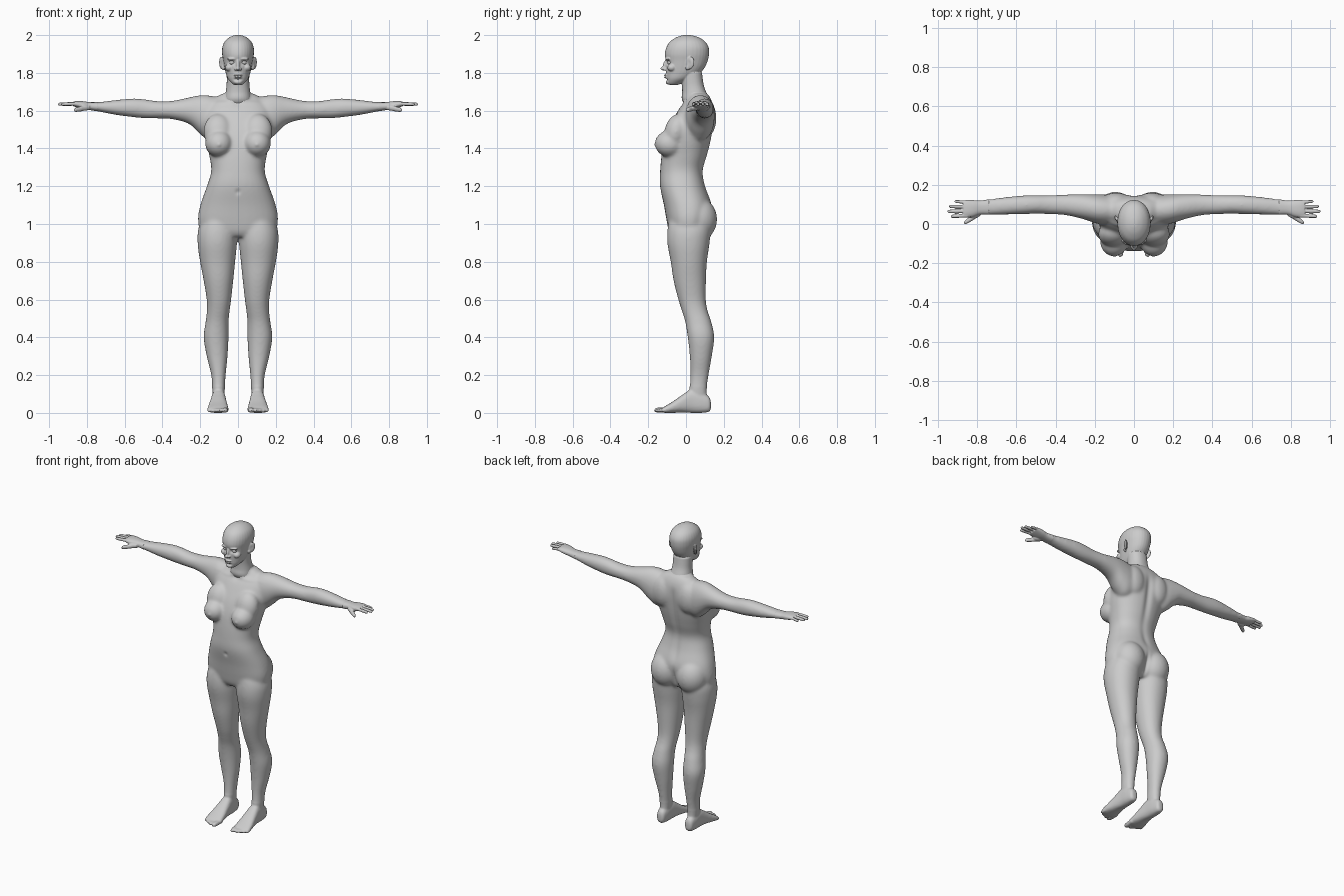
import bpy, bmesh, math
from mathutils import Vector, Matrix

AXES = {'x': (1, 2, 0), 'y': (0, 2, 1), 'z': (0, 1, 2)}


def spline(rows, steps=5):
    """Smooth in-between sections through the given ones."""
    out = []
    for i in range(len(rows) - 1):
        p = [rows[max(0, min(len(rows) - 1, i + k))] for k in (-1, 0, 1, 2)]
        for s in range(steps):
            t = s / steps
            out.append([b + 0.5 * t * (c - a + t * (2*a - 5*b + 4*c - d + t * (3*(b - c) + d - a)))
                        for a, b, c, d in zip(*p)])
    return out + [list(rows[-1])]


def loft(bm, axis, rows, sides=(1, -1), power=2.2, n=32):
    """Rounded sections (position, a0, a1, b0, b1) skinned along an axis."""
    ia, ib, it = AXES[axis]
    for side in sides:
        rings = []
        for t, a0, a1, b0, b1 in spline(rows):
            ring = []
            for k in range(n):
                c, s = math.cos(2*math.pi*k/n), math.sin(2*math.pi*k/n)
                co = [0, 0, 0]
                co[ia] = (a0 + a1)/2 + (a1 - a0)/2 * math.copysign(abs(c)**(2/power), c)
                co[ib] = (b0 + b1)/2 + (b1 - b0)/2 * math.copysign(abs(s)**(2/power), s)
                co[it] = t
                co[0] *= side
                ring.append(bm.verts.new(co))
            rings.append(ring)
        for r, q in zip(rings, rings[1:]):
            for k in range(n):
                bm.faces.new((r[k], r[(k+1) % n], q[(k+1) % n], q[k]))
        bm.faces.new(rings[0])
        bm.faces.new(rings[-1])


def central(bm, rows, power=2.2):
    loft(bm, 'z', [(z, -w, w, f, b) for z, w, f, b in rows], (1,), power)


def ball(bm, c, r, rx=0, rz=0):
    """Ellipsoid, mirrored when off centre."""
    for side in ((1, -1) if c[0] else (1,)):
        m = (Matrix.Translation((c[0]*side, c[1], c[2])) @ Matrix.Rotation(rz*side, 4, 'Z')
             @ Matrix.Rotation(rx, 4, 'X') @ Matrix.Diagonal((*r, 1)))
        bmesh.ops.create_uvsphere(bm, u_segments=24, v_segments=16, radius=1, matrix=m)


def digit(bm, axis, start, end, r, flat=1):
    """Finger or toe along an axis, from (t, a, b) to (t, a, b)."""
    s, e = Vector(start), Vector(end)
    length = (e - s).length
    rows = []
    for u, k in ((0, 1), (.35, .95), (.55, 1), (1 - r*.8/length, .85), (1 - r*.25/length, .55), (1, .1)):
        p = s.lerp(e, u)
        rows.append((p[0], p[1] - r*k, p[1] + r*k, p[2] - r*k*flat, p[2] + r*k*flat))
    loft(bm, axis, rows, n=16)


def finish(bm, name, voxel, passes, soft=None, dents=()):
    """Fuse the overlapping parts into one skin, smooth, then press in details."""
    bmesh.ops.recalc_face_normals(bm, faces=bm.faces)
    me = bpy.data.meshes.new(name)
    bm.to_mesh(me)
    bm.free()
    ob = bpy.data.objects.new(name, me)
    bpy.context.collection.objects.link(ob)
    bpy.ops.object.select_all(action='DESELECT')
    ob.select_set(True)
    bpy.context.view_layer.objects.active = ob
    if voxel:
        mod = ob.modifiers.new('Fuse', 'REMESH')
        mod.mode, mod.voxel_size = 'VOXEL', voxel
        bpy.ops.object.modifier_apply(modifier=mod.name)
        if soft:
            grp = ob.vertex_groups.new(name='soft')
            grp.add([v.index for v in ob.data.vertices if soft(v.co)], 1, 'REPLACE')
            mod = ob.modifiers.new('Blend', 'SMOOTH')
            mod.factor, mod.iterations, mod.vertex_group = .5, 22, 'soft'
            bpy.ops.object.modifier_apply(modifier=mod.name)
        mod = ob.modifiers.new('Smooth', 'SMOOTH')
        mod.factor, mod.iterations = .5, passes
        bpy.ops.object.modifier_apply(modifier=mod.name)
        for v in ob.data.vertices:
            p = Vector((abs(v.co.x), v.co.y, v.co.z))
            for c, r, push in dents:
                d = sum(((p[i] - c[i]) / r[i])**2 for i in range(3))
                if d < 6:
                    v.co.y += push * math.exp(-d)
    bpy.ops.object.shade_smooth()
    return ob


NECK = [(1.62, .08, .0, .13), (1.66, .072, -.022, .122), (1.70, .065, -.02, .106),
        (1.74, .06, -.022, .093), (1.80, .06, -.03, .085)]

# Body: torso and neck
bm = bmesh.new()
central(bm, [(.93, .10, -.07, .09), (.96, .19, -.09, .11), (1.02, .212, -.103, .13), (1.1, .2, -.117, .137),
             (1.2, .165, -.138, .103), (1.28, .142, -.137, .09), (1.36, .152, -.13, .112),
             (1.43, .168, -.118, .13), (1.5, .18, -.095, .143), (1.56, .182, -.065, .15),
             (1.62, .17, -.03, .145), (1.66, .135, .005, .133), (1.69, .085, .02, .115)], 2.3)
central(bm, [(z, w - .002, f + .002, b - .002) for z, w, f, b in NECK[:4]])
# Breasts, shoulder blades, buttocks
ball(bm, (.1, -.083, 1.425), (.074, .083, .072), 0, .15)
ball(bm, (.105, -.052, 1.49), (.078, .062, .095), -.25)
ball(bm, (.09, .108, 1.56), (.075, .053, .1))
ball(bm, (.095, .065, 1.025), (.1, .1, .115))
# Arms
ARM = [(.08, .0, .14, 1.45, 1.665), (.15, -.005, .15, 1.44, 1.68), (.2, .005, .152, 1.475, 1.682),
       (.26, .025, .152, 1.53, 1.67), (.35, .045, .15, 1.555, 1.652), (.43, .05, .147, 1.559, 1.651),
       (.5, .053, .147, 1.56, 1.661), (.56, .05, .146, 1.566, 1.664), (.65, .048, .138, 1.578, 1.656),
       (.74, .047, .126, 1.596, 1.645), (.79, .05, .12, 1.605, 1.644)]
loft(bm, 'x', ARM, power=2.1)
# Legs
loft(bm, 'z', [(1.06, .02, .165, -.08, .11), (.98, .004, .208, -.097, .13), (.9, .005, .214, -.099, .125),
               (.8, .015, .201, -.081, .111), (.7, .025, .182, -.066, .106), (.6, .036, .166, -.041, .105),
               (.54, .044, .165, -.022, .115), (.48, .05, .172, -.004, .135), (.4, .05, .182, .009, .15),
               (.3, .055, .166, .02, .137), (.2, .065, .142, .023, .12), (.12, .07, .136, .018, .11),
               (.05, .075, .13, .02, .115)], power=2.1)
# Feet and toes
loft(bm, 'y', [(.132, .092, .115, .025, .055), (.122, .078, .13, .006, .085), (.08, .07, .137, 0, .11),
               (.03, .066, .14, 0, .125), (-.02, .06, .148, .002, .095), (-.07, .053, .158, 0, .06),
               (-.11, .05, .163, 0, .036), (-.125, .056, .155, .004, .026)], power=2.5)
digit(bm, 'y', (-.09, .066, .016), (-.17, .07, .014), .0165, .9)
for i in range(4):
    x = .098 + i*.019
    digit(bm, 'y', (-.09, x - .004, .016), (-.163 + i*.011, x, .012), .0105 - i*.0004, 1.1)


def fleshy(p):
    return p.z > .14 and abs(p.x) < .74 and p.z < 1.72


finish(bm, 'body', .0065, 3, fleshy, [
    *[((0, .15, 1.17 + i*.05), (.022, .06, .045), -.007) for i in range(9)],  # spine groove
    ((0, .13, 1.0), (.012, .08, .06), -.012),                                # gluteal cleft
    ((0, -.13, 1.17), (.012, .04, .014), .006),                              # navel
    ((0, -.03, 1.645), (.02, .04, .018), .007),                              # throat notch
    ((.09, -.02, 1.645), (.07, .04, .012), -.006),                           # collar bone
    ((.1, -.165, 1.42), (.009, .03, .009), -.004)])

# Hands: wrist, palm, fingers and thumb
bm = bmesh.new()
loft(bm, 'x', [ARM[-2], (.785, .048, .119, 1.603, 1.645), (.82, .037, .122, 1.608, 1.65),
               (.85, .033, .123, 1.616, 1.651), (.872, .034, .12, 1.624, 1.648)], power=2.3)
for i, tip in enumerate((.936, .953, .945, .917)):
    y = .043 + i*.0225
    digit(bm, 'x', (.85, y, 1.637), (tip, y - .004 + i*.003, 1.634 - (i == 3)*.004), .0095 - (i == 3)*.0012)
digit(bm, 'x', (.785, .055, 1.618), (.868, .005, 1.603), .0135)
ball(bm, (.81, .05, 1.617), (.032, .02, .016), 0, -.5)
finish(bm, 'hands', .003, 4)

# Head: skull, jaw and neck
bm = bmesh.new()
central(bm, NECK)
central(bm, [(1.737, .022, -.093, -.04), (1.748, .036, -.1, -.015), (1.77, .054, -.104, .03),
             (1.80, .065, -.106, .075), (1.83, .072, -.108, .1), (1.865, .078, -.109, .115),
             (1.90, .084, -.112, .122), (1.935, .083, -.104, .12), (1.965, .071, -.085, .102),
             (1.987, .047, -.053, .07), (1.998, .022, -.022, .035), (2.001, .005, 0, .01)], 2.1)
# Nose, lips, chin, cheeks, brows
ball(bm, (0, -.109, 1.846), (.0095, .013, .034), -.22)
ball(bm, (0, -.121, 1.823), (.011, .015, .010))
ball(bm, (.012, -.112, 1.82), (.008, .011, .008))
ball(bm, (0, -.104, 1.788), (.025, .013, .0055))
ball(bm, (0, -.103, 1.777), (.021, .0135, .006))
ball(bm, (0, -.09, 1.752), (.024, .018, .014))
ball(bm, (.046, -.075, 1.828), (.022, .024, .02))
ball(bm, (.032, -.097, 1.874), (.026, .012, .008), 0, .25)
# Ears
ball(bm, (.086, .022, 1.852), (.009, .024, .034), -.2, -.5)
ball(bm, (.078, .01, 1.83), (.009, .012, .016), -.2)
finish(bm, 'head', .0035, 4, None, [
    ((.031, -.105, 1.855), (.018, .04, .011), .013),     # eye sockets
    ((0, -.11, 1.867), (.012, .03, .01), .004),          # nose root
    ((0, -.12, 1.7825), (.024, .02, .0028), .004),       # mouth line
    ((0, -.1, 1.765), (.022, .03, .006), .005),          # chin crease
    ((.095, .01, 1.853), (.014, .012, .016), .006)])     # ear bowl

# Eyes
bm = bmesh.new()
ball(bm, (.031, -.083, 1.855), (.015, .0145, .0125))
finish(bm, 'eyes', 0, 0)
